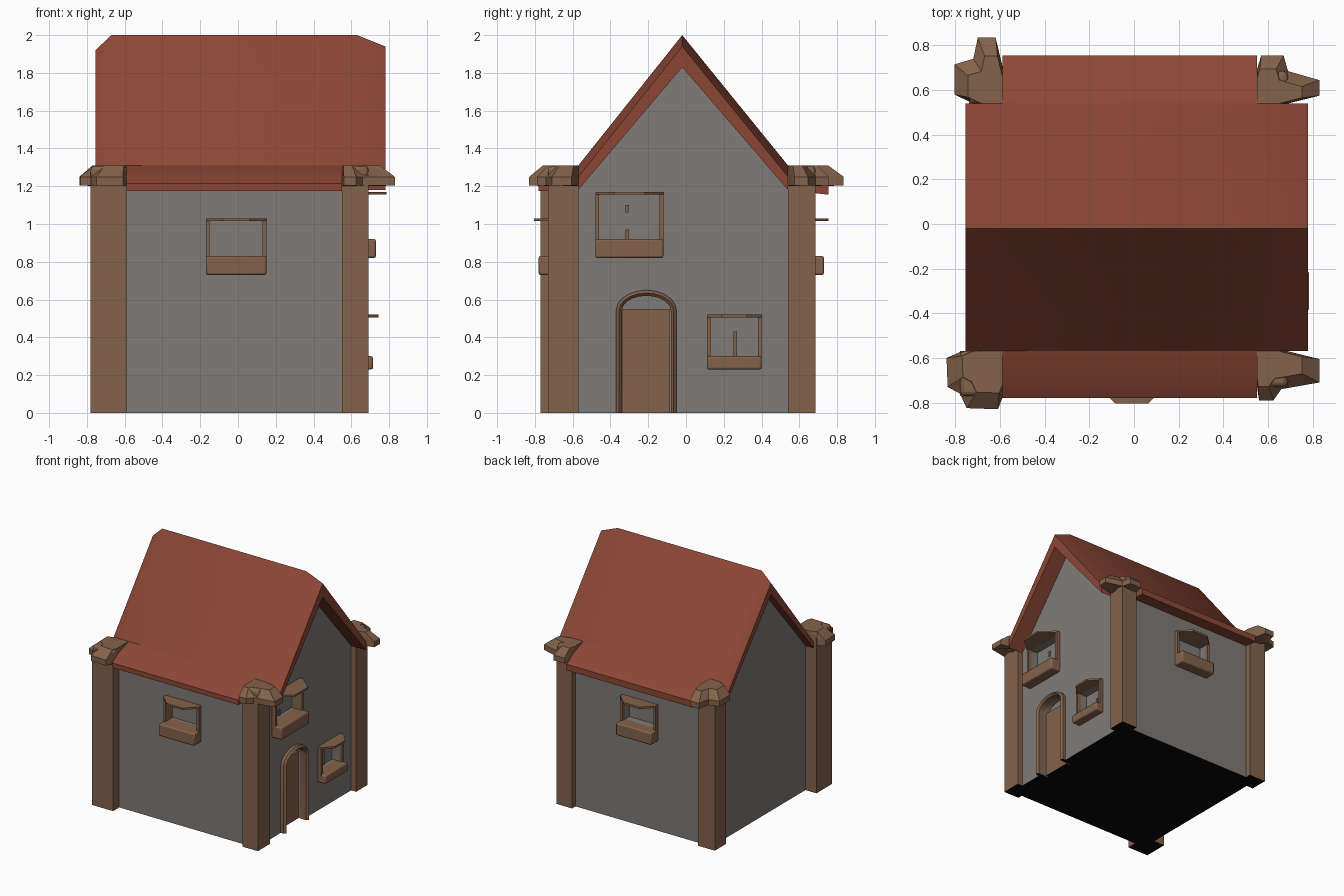
import bpy, bmesh, math

if "Cube" in bpy.data.objects:
    bpy.data.objects.remove(bpy.data.objects["Cube"])


def material(name, rgb):
    m = bpy.data.materials.new(name)
    m.diffuse_color = (*rgb, 1)
    m.use_nodes = True
    m.node_tree.nodes["Principled BSDF"].inputs["Base Color"].default_value = m.diffuse_color
    return m


PLASTER = material("grey_plaster", (0.21, 0.197, 0.187))
TILE = material("red_roof", (0.262, 0.062, 0.036))
WOOD = material("brown_wood", (0.231, 0.122, 0.07))
DARK = material("black_underside", (0.002, 0.002, 0.002))


def fill_loft(bm, rings):
    """Join rings of points into a closed solid."""
    vs = [[bm.verts.new(p) for p in r] for r in rings]
    n = len(vs[0])
    for a, b in zip(vs, vs[1:]):
        for i in range(n):
            j = (i + 1) % n
            bm.faces.new((a[i], a[j], b[j], b[i]))
    bm.faces.new(vs[0][::-1])
    bm.faces.new(vs[-1])


def loft(name, solids, mat, bevel=0):
    bm = bmesh.new()
    for rings in solids:
        fill_loft(bm, rings)
    bmesh.ops.recalc_face_normals(bm, faces=bm.faces)
    me = bpy.data.meshes.new(name)
    bm.to_mesh(me)
    bm.free()
    ob = bpy.data.objects.new(name, me)
    bpy.context.collection.objects.link(ob)
    me.materials.append(mat)
    me.materials.append(DARK)
    # ground-level undersides are black
    for f in me.polygons:
        if f.normal.z < -0.9 and abs(f.center.z) < 0.001:
            f.material_index = 1
    if bevel:
        mod = ob.modifiers.new("bevel", 'BEVEL')
        mod.width = bevel
        mod.segments = 2
    return ob


def box(x0, x1, y0, y1, z0, z1):
    return [[(x0, y0, z), (x1, y0, z), (x1, y1, z), (x0, y1, z)] for z in (z0, z1)]


# Facade coordinates: u along the wall, d outwards, z up
SIDES = {
    "front": lambda u, d, z: (u, -0.69 - d, z),
    "right": lambda u, d, z: (0.645 + d, u, z),
    "back": lambda u, d, z: (u, 0.64 + d, z),
}


def slab(side, u0, u1, d0, d1, z0, z1):
    p = SIDES[side]
    return [[p(u0, d, z0), p(u1, d, z0), p(u1, d, z1), p(u0, d, z1)] for d in (d0, d1)]


# Walls with gables
gable = [(-0.69, 0), (-0.69, 1.19), (-0.57, 1.22), (-0.02, 1.85),
         (0.54, 1.22), (0.64, 1.19), (0.64, 0)]
walls = loft("walls", [[[(x, y, z) for y, z in gable] for x in (-0.68, 0.645)]], PLASTER)

# Windows: side, u range, z range, sill height, sill depth, hood depth
windows = [
    ("front", -0.17, 0.15, 0.73, 1.03, 0.10, 0.09, 0.115),
    ("back", -0.195, 0.125, 0.73, 1.03, 0.10, 0.09, 0.115),
    ("right", -0.48, -0.12, 0.82, 1.17, 0.10, 0.085, 0.14),
    ("right", 0.11, 0.40, 0.23, 0.52, 0.07, 0.07, 0.10),
]
cuts = []
for i, (side, u0, u1, z0, z1, sill, sd, hd) in enumerate(windows):
    p = SIDES[side]
    t, c, tag = 0.02, (u0 + u1) / 2, f"{side}_window_{i}"
    cuts.append(slab(side, u0 + t, u1 - t, -0.06, 0.1, z0 + sill, z1 - 0.015))
    loft(tag + "_sill", [slab(side, u0, u1, -0.05, sd, z0, z0 + sill)], WOOD, 0.01)
    loft(tag + "_jambs", [slab(side, u, u + t, -0.05, 0.03, z0 + sill - 0.01, z1 - 0.005)
                          for u in (u0, u1 - t)], WOOD)
    w = (u1 - u0) / 2
    hood = [(c - w, -0.05), (c + w, -0.05), (c + w, 0.03), (c + w * 0.45, hd),
            (c - w * 0.45, hd), (c - w, 0.03)]
    loft(tag + "_hood", [[[p(u, d, z) for u, d in hood] for z in (z1 - 0.015, z1)]], WOOD)

# Small splinters of mullion showing in the side windows
loft("mullions", [slab("right", u - 0.009, u + 0.009, -0.07, -0.052, z0, z1)
                  for u, z0, z1 in ((-0.31, 0.91, 0.97), (-0.31, 1.06, 1.10),
                                    (0.26, 0.29, 0.43))], WOOD)


# Door: arched opening, surround and panel
def arch(r, h, steps=10):
    pts = [(-0.21 - r, 0.0)]
    for k in range(steps + 1):
        a = math.pi * (1 - k / steps)
        pts.append((-0.21 + r * math.cos(a), 0.54 + h * math.sin(a)))
    return pts + [(-0.21 + r, 0.0)]


P = SIDES["right"]
outer, inner = arch(0.16, 0.11), arch(0.13, 0.08)
loft("door_surround", [[[P(*a[:1], -0.03, a[1]), P(a[0], 0.025, a[1]),
                         P((a[0] + b[0]) / 2, 0.04, (a[1] + b[1]) / 2),
                         P(b[0], 0.025, b[1]), P(b[0], -0.03, b[1])]
                        for a, b in zip(outer, inner)]], WOOD)
hole = [(u, z if z > 0 else -0.05) for u, z in arch(0.135, 0.085)]
cuts.append([[P(u, d, z) for u, z in hole] for d in (-0.07, 0.1)])
loft("door_panel", [slab("right", -0.335, -0.085, -0.1, -0.04, 0, 0.55)], WOOD)

cutter = loft("opening_cutter", cuts, PLASTER)
cutter.hide_render = True
cutter.hide_set(True)
mod = walls.modifiers.new("openings", 'BOOLEAN')
mod.operation = 'DIFFERENCE'
mod.solver = 'EXACT'
mod.object = cutter

# Main roof: folded slab whose gable ends bend down
rings = []
for x, drop in ((-0.755, 0.08), (-0.67, 0), (0.63, 0), (0.78, 0.06)):
    rings.append([(x, -0.57, 1.31 - drop), (x, -0.02, 2.0 - drop), (x, 0.54, 1.31 - drop),
                  (x, 0.54, 1.18), (x, -0.02, 1.83), (x, -0.57, 1.18)])
loft("roof", [rings], TILE)

# Flared eaves between the corner posts
for name, prof in (
    ("front_eave", [(-0.57, 1.31), (-0.70, 1.265), (-0.78, 1.215), (-0.78, 1.175), (-0.57, 1.18)]),
    ("back_eave", [(0.54, 1.31), (0.67, 1.26), (0.755, 1.205), (0.755, 1.155), (0.54, 1.18)]),
):
    loft(name, [[[(x, y, z) for y, z in prof] for x in (-0.59, 0.55)]], TILE)

# Corner posts and their spreading caps
posts = {
    "front_left": ((-0.78, -0.59, -0.77, -0.57),
                   [(-0.59, -0.57), (-0.77, -0.57), (-0.84, -0.60), (-0.835, -0.73),
                    (-0.78, -0.76), (-0.75, -0.825), (-0.61, -0.83), (-0.59, -0.78)]),
    "front_right": ((0.55, 0.69, -0.73, -0.57),
                    [(0.55, -0.57), (0.69, -0.57), (0.83, -0.605), (0.83, -0.71),
                     (0.66, -0.74), (0.625, -0.79), (0.56, -0.79), (0.55, -0.72)]),
    "back_right": ((0.55, 0.69, 0.54, 0.685),
                   [(0.55, 0.54), (0.69, 0.54), (0.83, 0.575), (0.83, 0.645),
                    (0.69, 0.685), (0.67, 0.755), (0.57, 0.755), (0.55, 0.69)]),
    "back_left": ((-0.74, -0.59, 0.54, 0.685),
                  [(-0.59, 0.54), (-0.72, 0.54), (-0.805, 0.58), (-0.805, 0.715),
                   (-0.72, 0.74), (-0.70, 0.835), (-0.62, 0.835), (-0.59, 0.71)]),
}
for name, ((x0, x1, y0, y1), outline) in posts.items():
    loft(name + "_post", [box(x0, x1, y0, y1, 0, 1.26)], WOOD)
    cx, cy = outline[0]
    levels = []
    for s, z in ((0.66, 1.23), (1, 1.205), (1, 1.25), (0.72, 1.31)):
        levels.append([(cx + (x - cx) * s, cy + (y - cy) * s, z) for x, y in outline])
    # the inner corner stays a vertical edge
    for lv in levels:
        lv[0] = (cx, cy, lv[0][2])
    levels[0] = [(x, y, 1.2 if abs(x - cx) + abs(y - cy) < 0.25 else z) for x, y, z in levels[0]]
    loft(name + "_cap", [levels], WOOD)
    # flat shoulder filling the cap up to the post outline
    loft(name + "_cap_core", [box(x0, x1, y0, y1, 1.2, 1.308)], WOOD, 0.02)

# Smooth shading with sharp edges kept
bpy.ops.object.select_all(action='DESELECT')
for ob in bpy.data.objects:
    if ob.type == 'MESH' and ob is not cutter and ob.name != "opening_cutter":
        ob.select_set(True)
        bpy.context.view_layer.objects.active = ob
bpy.ops.object.shade_smooth_by_angle(angle=math.radians(35))
